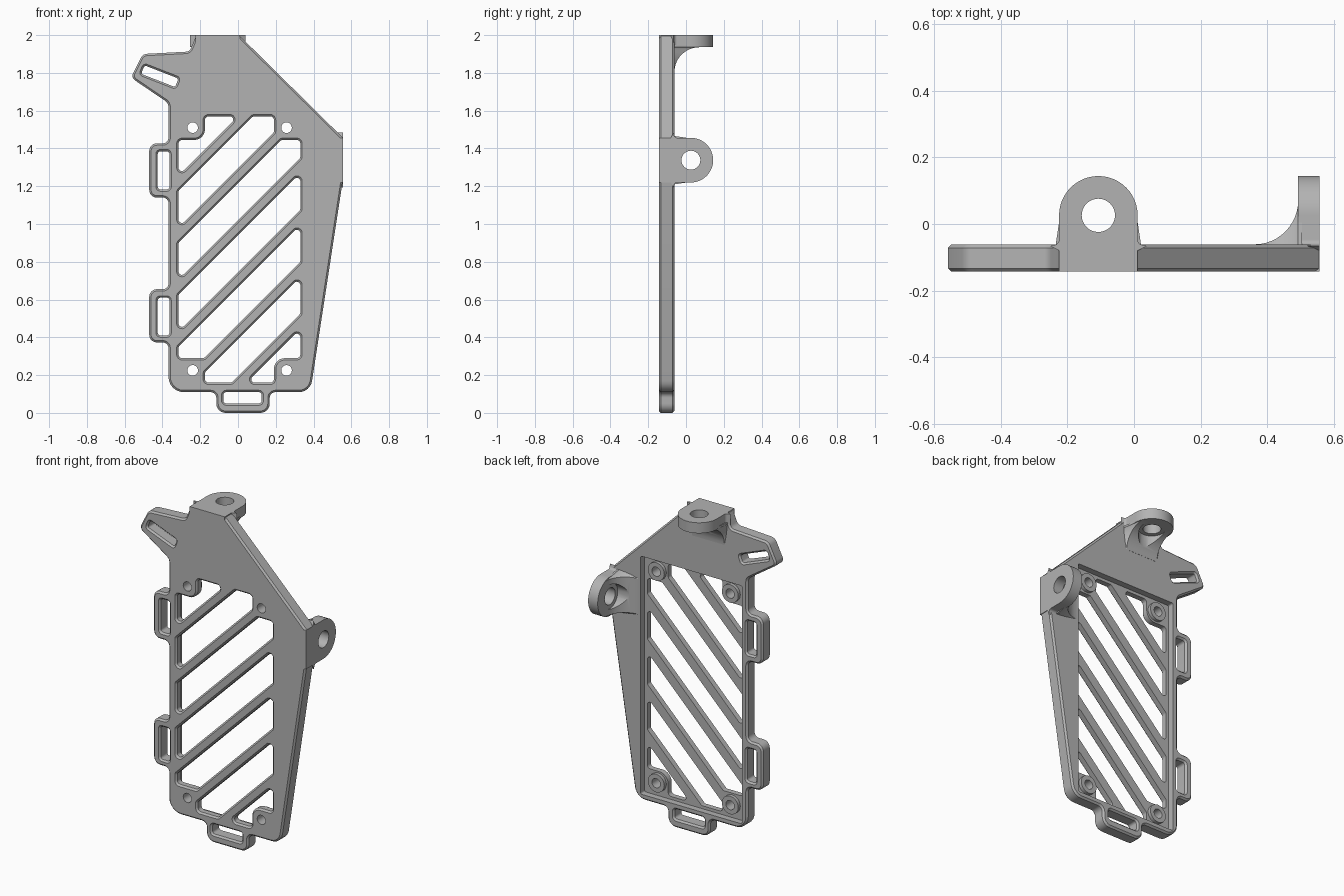
import bpy, bmesh, math
from mathutils import Vector

cube = bpy.data.objects.get("Cube")
if cube:
    bpy.data.objects.remove(cube, do_unlink=True)

grey = bpy.data.materials.new("plain_grey")
grey.use_nodes = True
grey.diffuse_color = (0.45, 0.45, 0.45, 1)
grey.node_tree.nodes["Principled BSDF"].inputs["Base Color"].default_value = (0.45, 0.45, 0.45, 1)

FRONT, BACK, FLOOR = -0.143, -0.062, -0.1
CH = 0.01


# ---- 2D helpers ----
def rounded(corners, steps=6):
    """Replace each (a, b, radius) corner by an arc; returns a counter-clockwise loop."""
    out = []
    n = len(corners)
    for i, (a, b, r) in enumerate(corners):
        p = Vector((a, b))
        to_prev = Vector(corners[i - 1][:2]) - p
        to_next = Vector(corners[(i + 1) % n][:2]) - p
        if r == 0:
            out.append(p)
            continue
        half = to_prev.angle(to_next) / 2
        t = min(r / math.tan(half), 0.45 * min(to_prev.length, to_next.length))
        start, end = p + to_prev.normalized() * t, p + to_next.normalized() * t
        w = math.sin(half)
        for k in range(steps + 1):
            s = k / steps
            c0, c1, c2 = (1 - s) ** 2, 2 * s * (1 - s) * w, s * s
            out.append((start * c0 + p * c1 + end * c2) / (c0 + c1 + c2))
    area = sum(out[i - 1].x * q.y - q.x * out[i - 1].y for i, q in enumerate(out))
    return out if area > 0 else out[::-1]


def circle(a, b, r, n=32):
    return [Vector((a + r * math.cos(2 * math.pi * i / n), b + r * math.sin(2 * math.pi * i / n)))
            for i in range(n)]


def box(a0, a1, b0, b1, r):
    return rounded([(a0, b0, r), (a1, b0, r), (a1, b1, r), (a0, b1, r)])


def grown(loop, d):
    """Offset a loop outward by d."""
    out = []
    for i, p in enumerate(loop):
        e0 = (p - loop[i - 1]).normalized()
        e1 = (loop[(i + 1) % len(loop)] - p).normalized()
        n0, n1 = Vector((e0.y, -e0.x)), Vector((e1.y, -e1.x))
        out.append(p + (n0 + n1) * d / max(1 + n0.dot(n1), 0.4))
    return out


def clip(corners, c, sign):
    """Keep the part of a polygon on one side of the diagonal b - a = c."""
    out = []
    for i, q in enumerate(corners):
        p = corners[i - 1]
        dp, dq = sign * (p[1] - p[0] - c), sign * (q[1] - q[0] - c)
        if (dp >= 0) != (dq >= 0):
            f = dp / (dp - dq)
            out.append((p[0] + (q[0] - p[0]) * f, p[1] + (q[1] - p[1]) * f, 0.018))
        if dq >= 0:
            out.append(q)
    return out


# ---- 3D helpers ----
def upright(a, b, d):
    return (a, d, b)


def prism(bm, loop, levels, place=upright):
    """Stack copies of a loop at (depth, growth) levels and close the ends."""
    rings = [[bm.verts.new(place(p.x, p.y, d)) for p in (grown(loop, g) if g else loop)]
             for d, g in levels]
    bm.faces.new(rings[0])
    bm.faces.new(rings[-1][::-1])
    n = len(loop)
    for lo, hi in zip(rings, rings[1:]):
        for i in range(n):
            j = (i + 1) % n
            bm.faces.new((lo[i], hi[i], hi[j], lo[j]))


def finish(bm, name):
    bmesh.ops.recalc_face_normals(bm, faces=bm.faces)
    mesh = bpy.data.meshes.new(name)
    bm.to_mesh(mesh)
    bm.free()
    mesh.materials.append(grey)
    obj = bpy.data.objects.new(name, mesh)
    bpy.context.collection.objects.link(obj)
    return obj


def activate(obj):
    bpy.ops.object.select_all(action='DESELECT')
    obj.select_set(True)
    bpy.context.view_layer.objects.active = obj


def solid(name, parts, place=upright):
    bm = bmesh.new()
    for loop, levels in parts:
        prism(bm, loop, levels, place)
    return finish(bm, name)


def cut(obj, parts, place=upright):
    cutter = solid("cutter", parts, place)
    cutter.hide_render = True
    mod = obj.modifiers.new("cut", 'BOOLEAN')
    mod.operation, mod.solver, mod.object = 'DIFFERENCE', 'EXACT', cutter
    activate(obj)
    bpy.ops.object.modifier_apply(modifier=mod.name)
    bpy.data.objects.remove(cutter, do_unlink=True)


def smooth(obj):
    activate(obj)
    bpy.ops.object.shade_smooth_by_angle(angle=math.radians(30))


# ---- plate outline with strap tabs and ear ----
def side_tab(z0, z1):
    return [(-0.368, z0, 0.03), (-0.47, z0, 0.04), (-0.47, z1, 0.04), (-0.368, z1, 0.03)]


outline = rounded(
    [(-0.22, 2, 0), (-0.257, 1.913, 0.03), (-0.505, 1.9, 0.04), (-0.567, 1.775, 0.03),
     (-0.368, 1.64, 0.04)]
    + side_tab(1.14, 1.427)[::-1] + side_tab(0.373, 0.655)[::-1]
    + [(-0.368, 0.11, 0.08), (-0.115, 0.11, 0.03), (-0.115, 0, 0.05), (0.168, 0, 0.05),
       (0.168, 0.11, 0.03), (0.383, 0.11, 0.07), (0.557, 1.245, 0.03), (0.557, 1.455, 0),
       (0.005, 2, 0)])
plate = solid("mounting_plate", [(outline, [(FRONT, -CH), (FRONT + CH, 0), (BACK - CH, 0), (BACK, -CH)])])

# ---- diagonal windows between the ribs, leaving pads in the corners ----
L, R, B, T = -0.315, 0.33, 0.16, 1.57
PL, PR, PB, PT = -0.175, 0.19, 0.29, 1.445
E, PAD = 0.02, 0.065
opening = [(L, PB, E), (PL, PB, PAD), (PL, B, E), (PR, B, E), (PR, PB, PAD), (R, PB, E),
           (R, PT, E), (PR, PT, PAD), (PR, T, E), (PL, T, E), (PL, PT, PAD), (L, PT, E)]
windows = []
for k in range(7):
    low = 1.57 - 0.275 * k
    shape = clip(opening, low, 1)
    if k:
        shape = clip(shape, low + 0.195, -1)
    windows.append(rounded(shape))

# ---- strap slots and screw holes ----
slots = [box(-0.425, -0.363, 1.183, 1.385, 0.015), box(-0.425, -0.363, 0.41, 0.61, 0.015),
         box(-0.077, 0.125, 0.05, 0.11, 0.015),
         rounded([(-0.495, 1.84, 0.012), (-0.315, 1.77, 0.012),
                  (-0.333, 1.725, 0.012), (-0.513, 1.795, 0.012)])]
screws = [(x, z) for x in (-0.24, 0.257) for z in (0.225, 1.51)]
over = 0.005
flared = [(FRONT - over, CH + over), (FRONT + CH, 0), (BACK - CH, 0), (BACK + over, CH + over)]
straight = [(FRONT - over, 0), (BACK + over, 0)]
holes = [(circle(x, z, 0.028), straight) for x, z in screws]
cut(plate, [(loop, flared) for loop in windows + slots] + holes)

# ---- shallow pocket behind the ribs ----
cut(plate, [(box(L - 0.018, R + 0.018, B - 0.018, T + 0.018, 0.01), [(FLOOR, 0), (BACK + 0.05, 0)])])
smooth(plate)

# ---- screw bosses inside the pocket ----
bosses = solid("screw_bosses", [(circle(x, z, 0.055), [(FLOOR - 0.004, 0), (FLOOR + 0.02, 0)])
                                for x, z in screws])
cut(bosses, holes)
smooth(bosses)

# ---- mounting lugs: rounded ear with a hole and a curved gusset ----
HW, CV, THICK = 0.118, 0.026, 0.064


def lug(name, place):
    side = [(HW, FRONT, 0), (HW, -0.08, 0), (HW + 0.028, -0.066, 0), (HW, -0.06, 0.028)]
    top = [(HW * math.cos(a), CV + HW * math.sin(a), 0)
           for a in (math.pi * i / 24 for i in range(25))]
    loop = rounded(side + top + [(-u, v, r) for u, v, r in reversed(side)])
    ear = solid(name, [(loop, [(0, 0), (THICK, 0)])], place)
    cut(ear, [(circle(0, CV, 0.05), [(-0.05, 0), (0.2, 0)])], place)
    smooth(ear)

    bm = bmesh.new()
    rows = []
    steps = 12
    for i in range(-1, steps + 1):
        a = math.pi / 2 * max(i, 0) / steps
        v = 0.072 - 0.133 * math.sin(a)
        w = THICK + 0.13 * (1 - math.cos(a)) if i >= 0 else THICK - 0.012
        rows.append([bm.verts.new(place(*p)) for p in
                     ((-0.13, -0.075, w), (-0.108, v, w), (0.108, v, w), (0.13, -0.075, w))])
    for r0, r1 in zip(rows, rows[1:]):
        for j in range(4):
            k = (j + 1) % 4
            bm.faces.new((r0[j], r0[k], r1[k], r1[j]))
    bm.faces.new(rows[0])
    bm.faces.new(rows[-1][::-1])
    gusset = finish(bm, name + "_gusset")
    cut(gusset, [(circle(0, CV, 0.075), [(0.02, 0), (0.3, 0)])], place)
    smooth(gusset)


lug("top_lug", lambda u, v, w: (u - 0.107, v, 2 - w))
lug("left_lug", lambda u, v, w: (0.557 - w, v, 1.338 + u))
